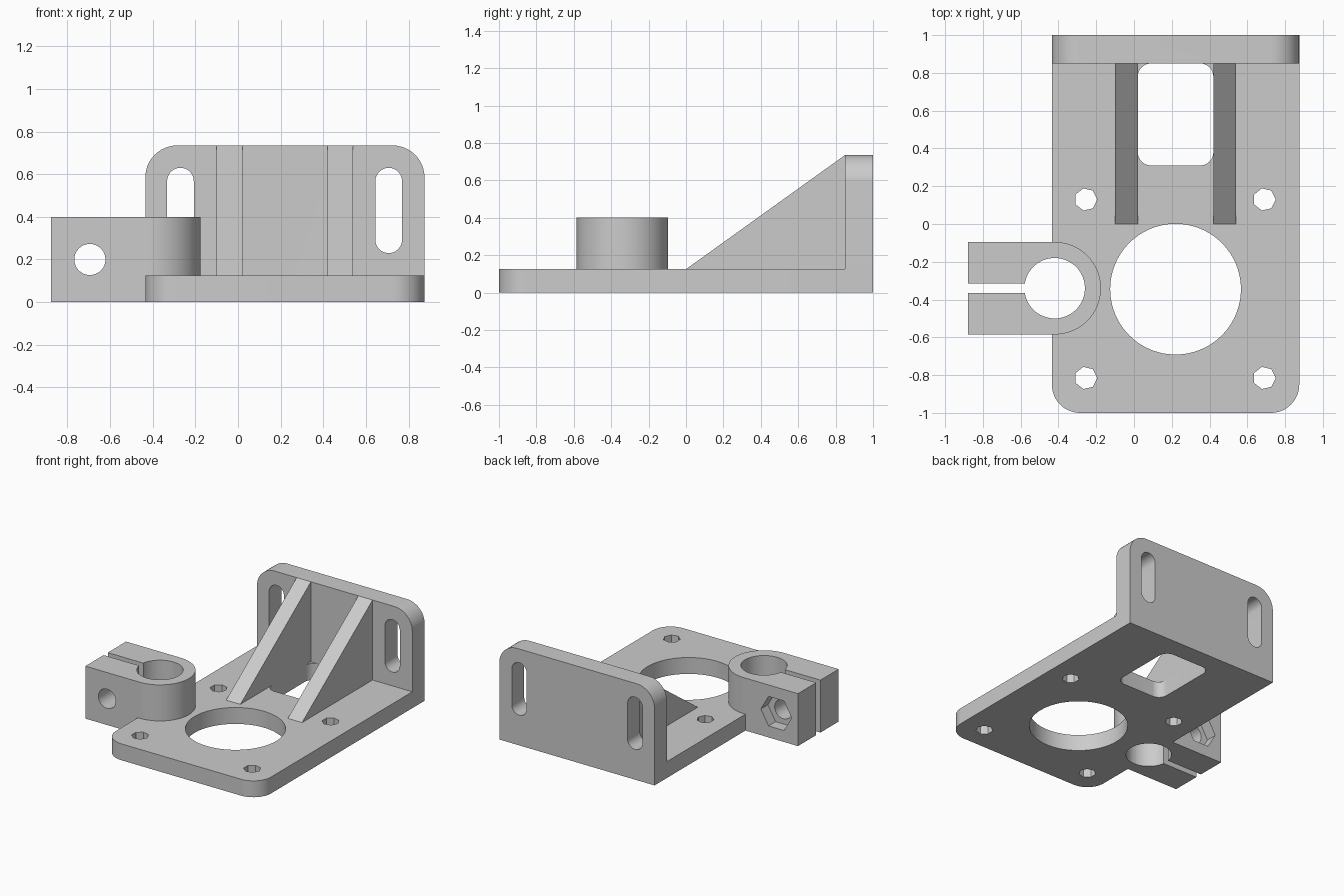
import bpy, bmesh, math
from mathutils import Matrix, Vector

cube = bpy.data.objects.get("Cube")
if cube:
    bpy.data.objects.remove(cube, do_unlink=True)

grey = bpy.data.materials.new("plain grey")
grey.use_nodes = True
COLOR = (0.6, 0.6, 0.6, 1)
grey.diffuse_color = COLOR
grey.node_tree.nodes["Principled BSDF"].inputs["Base Color"].default_value = COLOR

# Each extrusion plane maps a profile (u, v) and a depth d to x, y, z
PLANES = {"xy": lambda u, v, d: (u, v, d),
          "xz": lambda u, v, d: (u, d, v),
          "yz": lambda u, v, d: (d, u, v)}


def prism(name, points, start, end, plane="xy"):
    """Extrude a flat profile between two depths."""
    to_world = PLANES[plane]
    bm = bmesh.new()
    near = bm.faces.new([bm.verts.new(to_world(u, v, start)) for u, v in points])
    move = Vector(to_world(0, 0, end - start))
    grown = bmesh.ops.extrude_face_region(bm, geom=[near], use_keep_orig=True)
    bmesh.ops.translate(bm, vec=move,
                        verts=[g for g in grown["geom"] if isinstance(g, bmesh.types.BMVert)])
    bmesh.ops.recalc_face_normals(bm, faces=bm.faces)
    mesh = bpy.data.meshes.new(name)
    bm.to_mesh(mesh)
    bm.free()
    mesh.materials.append(grey)
    obj = bpy.data.objects.new(name, mesh)
    bpy.context.collection.objects.link(obj)
    return obj


def arc(cx, cy, r, begin, sweep, n):
    return [(cx + r * math.cos(math.radians(begin + sweep * i / n)),
             cy + r * math.sin(math.radians(begin + sweep * i / n))) for i in range(n + 1)]


def circle(cx, cy, r, n=64):
    return arc(cx, cy, r, 0, 360, n)[:-1]


def rounded(x0, y0, x1, y1, radii):
    """Rectangle with radii for its lower-left, lower-right, upper-right, upper-left corners."""
    points = []
    corners = [(x0, y0, 1, 1), (x1, y0, -1, 1), (x1, y1, -1, -1), (x0, y1, 1, -1)]
    for i, ((x, y, sx, sy), r) in enumerate(zip(corners, radii)):
        if r:
            points += arc(x + sx * r, y + sy * r, r, 180 + 90 * i, 90, 12)
        else:
            points.append((x, y))
    return points


def combine(obj, other, operation):
    """Apply a boolean and discard the second solid."""
    mod = obj.modifiers.new(operation.lower(), "BOOLEAN")
    mod.operation, mod.solver, mod.object = operation, "EXACT", other
    bpy.context.view_layer.update()
    graph = bpy.context.evaluated_depsgraph_get()
    result = bpy.data.meshes.new_from_object(obj.evaluated_get(graph))
    obj.modifiers.clear()
    obj.data = result
    bpy.data.objects.remove(other, do_unlink=True)


LEFT, RIGHT, THICK, WALL, TOP = -0.435, 0.875, 0.125, 0.85, 0.735

# Base plate with motor hole, window and four screw holes
bracket = prism("mounting_bracket", rounded(LEFT, -1, RIGHT, 1, (0.15, 0.15, 0, 0)), 0, THICK)
holes = [circle(0.22, -0.345, 0.346, 96),
         rounded(0.02, 0.31, 0.42, WALL, [0.07] * 4)]
holes += [circle(x, y, 0.06, 7) for x in (-0.255, 0.69) for y in (-0.815, 0.13)]
for hole in holes:
    combine(bracket, prism("hole_cutter", hole, -0.1, 0.3), "DIFFERENCE")

# Back wall with two upright slots
wall = prism("back_wall", rounded(LEFT, 0, RIGHT, TOP, (0, 0, 0.15, 0.15)), WALL, 1, "xz")
for x in (-0.27, 0.707):
    slot = rounded(x - 0.0625, 0.23, x + 0.0625, 0.63, [0.0624] * 4)
    combine(wall, prism("slot_cutter", slot, 0.7, 1.2, "xz"), "DIFFERENCE")
combine(bracket, wall, "UNION")

# Triangular gussets
for x in (-0.1, 0.42):
    gusset = prism("gusset", [(0, THICK), (WALL, THICK), (WALL, TOP)], x, x + 0.12, "yz")
    combine(bracket, gusset, "UNION")

# Rod clamp: rounded block, bore, slit, cross bolt hole and nut pocket
CX, CY, END = -0.42, -0.34, -0.878
outline = arc(CX, CY, 0.245, -90, 180, 48) + [(END, CY + 0.245), (END, CY - 0.245)]
combine(bracket, prism("rod_clamp", outline, 0, 0.4), "UNION")
cutters = [(circle(CX, CY, 0.16), -0.1, 0.6, "xy"),
           (rounded(-1, CY - 0.025, CX, CY + 0.025, [0] * 4), -0.1, 0.6, "xy"),
           (circle(-0.695, 0.2, 0.073, 48), -0.7, 0, "xz"),
           (circle(-0.695, 0.2, 0.13, 6), -0.18, 0, "xz")]
for points, start, end, plane in cutters:
    combine(bracket, prism("clamp_cutter", points, start, end, plane), "DIFFERENCE")

# Smooth curved walls, keep the edges crisp
bpy.ops.object.select_all(action="DESELECT")
bracket.select_set(True)
bpy.context.view_layer.objects.active = bracket
bpy.ops.object.shade_smooth_by_angle(angle=math.radians(30))
